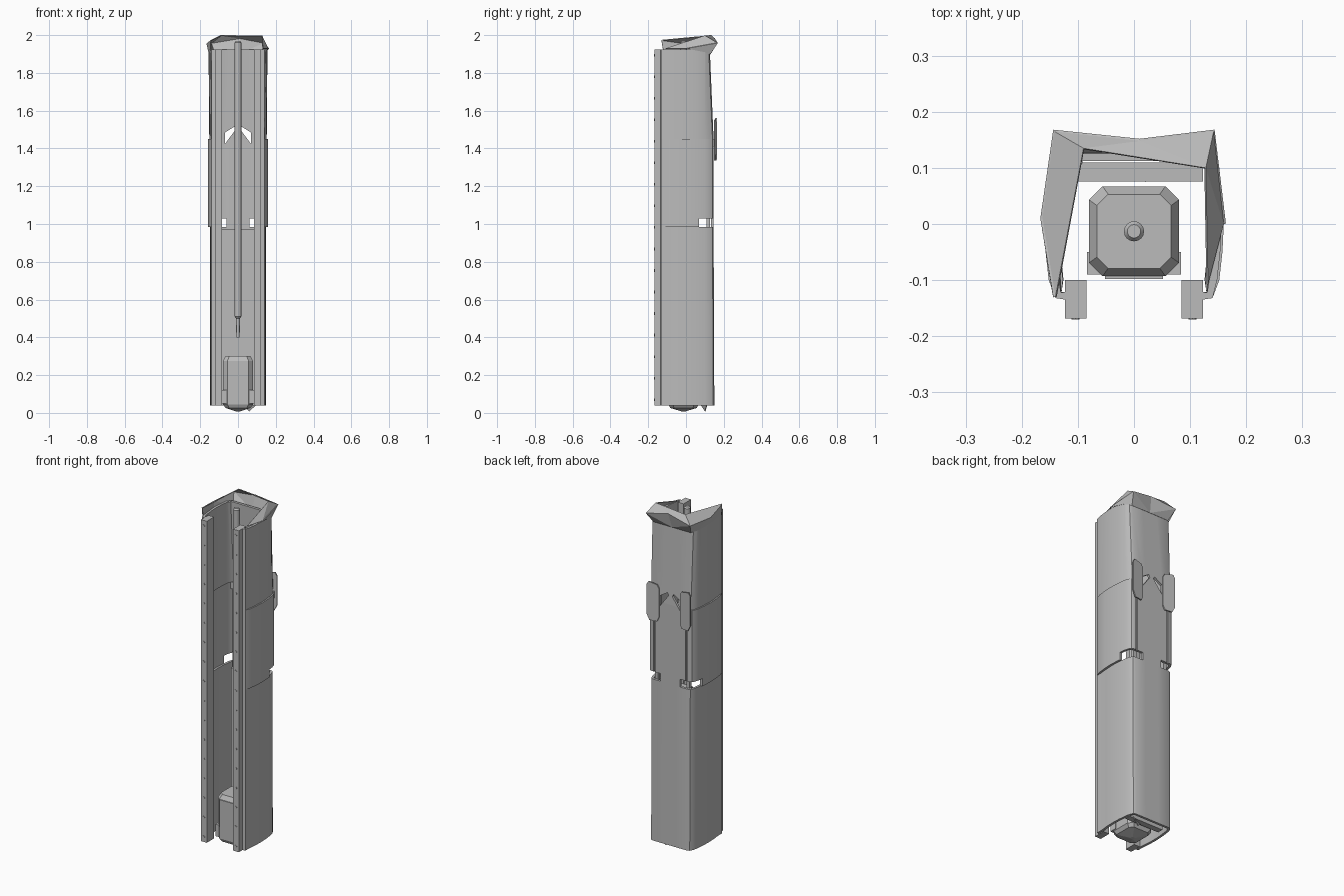
import bpy, bmesh, math
from mathutils import Vector, Matrix

if "Cube" in bpy.data.objects:
    bpy.data.objects.remove(bpy.data.objects["Cube"])

grey = bpy.data.materials.new("plain grey")
grey.use_nodes = True
grey.diffuse_color = (0.5, 0.5, 0.5, 1)
grey.node_tree.nodes["Principled BSDF"].inputs["Base Color"].default_value = (0.5, 0.5, 0.5, 1)


def finish(name, bm):
    bmesh.ops.recalc_face_normals(bm, faces=bm.faces)
    mesh = bpy.data.meshes.new(name)
    bm.to_mesh(mesh)
    bm.free()
    mesh.materials.append(grey)
    obj = bpy.data.objects.new(name, mesh)
    bpy.context.collection.objects.link(obj)
    return obj


def select(obj):
    bpy.ops.object.select_all(action='DESELECT')
    obj.select_set(True)
    bpy.context.view_layer.objects.active = obj


def smooth(obj, degrees=30):
    select(obj)
    bpy.ops.object.shade_smooth_by_angle(angle=math.radians(degrees))


def loft(name, rings, closed=True, caps=True):
    """Skin a list of equal-length point rings."""
    bm = bmesh.new()
    rows = [[bm.verts.new(p) for p in ring] for ring in rings]
    n = len(rows[0])
    for a, b in zip(rows, rows[1:]):
        for i in range(n if closed else n - 1):
            j = (i + 1) % n
            bm.faces.new((a[i], a[j], b[j], b[i]))
    if caps:
        bm.faces.new(rows[0])
        bm.faces.new(rows[-1])
    return finish(name, bm)


def prism(name, outline, z0, z1):
    return loft(name, [[(x, y, z) for x, y in outline] for z in (z0, z1)])


def box(name, x0, x1, y0, y1, z0, z1):
    return prism(name, [(x0, y0), (x1, y0), (x1, y1), (x0, y1)], z0, z1)


def polygons(name, faces, thickness):
    """Thin folded sheet from faces given as point tuples."""
    bm = bmesh.new()
    for f in faces:
        bm.faces.new([bm.verts.new(p) for p in f])
    bmesh.ops.remove_doubles(bm, verts=bm.verts, dist=0.0005)
    obj = finish(name, bm)
    obj.modifiers.new("thickness", 'SOLIDIFY').thickness = thickness
    return obj


def cut(obj, cutter):
    cutter.hide_render = True
    mod = obj.modifiers.new("cut", 'BOOLEAN')
    mod.operation, mod.solver, mod.object = 'DIFFERENCE', 'EXACT', cutter
    select(obj)
    bpy.ops.object.modifier_apply(modifier=mod.name)
    bpy.data.objects.remove(cutter)


# Open-fronted shell: half section mirrored, w = half width, b = back depth
def section(w, b, z):
    half = [(0.121, -0.135), (0.14, -0.132), (0.95 * w, -0.1), (0.985 * w, -0.05), (w, 0),
            (0.985 * w, 0.05), (0.95 * w, 0.1), (0.91 * w, b - 0.022), (0.85 * w, b - 0.006),
            (0.76 * w, b), (0.3 * w, b)]
    return [(x, y, z) for x, y in half] + [(-x, y, z) for x, y in reversed(half)]


def shell(name, levels, thickness=0.014):
    obj = loft(name, [section(*l) for l in levels], closed=False, caps=False)
    mod = obj.modifiers.new("wall", 'SOLIDIFY')
    mod.thickness, mod.offset = thickness, -1
    select(obj)
    bpy.ops.object.modifier_apply(modifier=mod.name)
    return obj


lower = shell("lower_shell", [(0.147, 0.15, 0.04), (0.148, 0.146, 0.985)])
middle = shell("middle_shell", [(0.16, 0.146, 0.985), (0.16, 0.146, 1.45)])
upper = shell("upper_shell", [(0.152, 0.146, 1.45), (0.156, 0.126, 1.925)])

# Corner windows, corner grooves and the pointed openings in the back
for s in (-1, 1):
    xs = sorted((s * 0.062, s * 0.2))
    cut(middle, box("window_cutter", *xs, 0.07, 0.2, 0.97, 1.03))
    xs = sorted((s * 0.1, s * 0.108))
    cut(middle, box("groove_cutter", *xs, 0.138, 0.2, 1.02, 1.39))
    for part in (middle, upper):
        tri = [(s * 0.068, 1.425), (s * 0.068, 1.485), (s * 0.02, 1.515), (s * 0.012, 1.5)]
        cut(part, loft("opening_cutter", [[(x, y, z) for x, z in tri] for y in (0.1, 0.2)]))
for part in (lower, middle, upper):
    smooth(part)

# Front rails with rows of bolts
for s, side in ((1, "left"), (-1, "right")):
    box(side + "_rail", *sorted((s * 0.085, s * 0.123)), -0.168, -0.1, 0.04, 1.925)
    bm = bmesh.new()
    for i in range(17):
        place = Matrix.Translation((s * 0.104, -0.168, 0.07 + i * 0.114)) @ Matrix.Rotation(math.pi / 2, 4, 'X')
        bmesh.ops.create_cone(bm, cap_ends=True, segments=8, radius1=0.007, radius2=0.007,
                              depth=0.004, matrix=place)
    finish(side + "_rail_bolts", bm)

    # Clip plate wrapped on the back corner, with its bracket
    outline = [(0.142, 1.37), (0.142, 1.54), (0.13, 1.56), (0.08, 1.55), (0.068, 1.53),
               (0.068, 1.36), (0.08, 1.335), (0.125, 1.335)]
    rings = [[(s * x, 0.148 + d + (x - 0.068) * 0.13, z) for x, z in outline] for d in (0, 0.007)]
    loft(side + "_clip_plate", rings)
    box(side + "_clip_bracket", *sorted((s * 0.085, s * 0.13)), 0.118, 0.152, 1.41, 1.45)
    # Corner post behind the window
    box(side + "_corner_post", *sorted((s * 0.092, s * 0.112)), 0.108, 0.128, 0.96, 1.05)

# Inner back plate
box("inner_back_plate", -0.1, 0.123, 0.076, 0.11, 0.04, 0.97)
# Small spur below the back wall
polygons("bottom_spur", [((0.02, 0.075, 0.045), (0.06, 0.1, 0.008), (0.1, 0.11, 0.045))], 0.004)


# Central rod with a stepped tip
def ring(r, z, n=16):
    return [(r * math.cos(2 * math.pi * i / n), -0.013 + r * math.sin(2 * math.pi * i / n), z)
            for i in range(n)]


smooth(loft("central_rod", [ring(*p) for p in
       ((0.009, 0.4), (0.01, 0.5), (0.018, 0.51), (0.018, 1.96), (0.012, 1.968))]))


# Chamfered block at the bottom, with a tapering base
def octagon(w, d, c, z, y=-0.013):
    half = [(w, -d + c), (w, d - c), (w - c, d), (c - w, d)]
    return [(x, y + v, z) for x, v in half] + [(-x, y - v, z) for x, v in half]


loft("block", [octagon(0.01, 0.01, 0.004, 0.008), octagon(0.066, 0.07, 0.02, 0.026),
               octagon(0.08, 0.08, 0.024, 0.045), octagon(0.08, 0.08, 0.024, 0.275),
               octagon(0.066, 0.066, 0.02, 0.3)])
box("block_front_panel", -0.052, 0.052, -0.098, -0.09, 0.115, 0.275)
for s, side in ((1, "left"), (-1, "right")):
    box(side + "_block_foot", *sorted((s * 0.055, s * 0.084)), -0.09, -0.05, 0.05, 0.12)

# Ragged folded rim around the top
A, B = (0.142, 0.165, 1.96), (-0.142, 0.165, 1.96)
M = (0.01, 0.148, 1.985)
E, F = (-0.09, 0.135, 2.0), (0.128, 0.1, 1.998)
C, D = (-0.163, 0.01, 1.955), (-0.14, -0.13, 1.975)
G, H = (0.16, 0.0, 1.93), (0.132, -0.108, 1.93)
polygons("top_rim", [(A, M, F), (M, E, F), (M, B, E), (B, C, E), (C, D, E), (A, F, G), (F, H, G)], 0.004)
polygons("top_rim_skirt", [
    (A, M, (0, 0.126, 1.9)), (M, B, (0, 0.126, 1.9)),
    (A, (0, 0.126, 1.9), (0.12, 0.126, 1.9)), (B, (-0.12, 0.126, 1.9), (0, 0.126, 1.9)),
    (A, (0.12, 0.126, 1.9), (0.146, 0.1, 1.91), G), (B, C, (-0.146, 0.1, 1.91), (-0.12, 0.126, 1.9)),
    (C, (-0.154, 0.0, 1.915), (-0.146, 0.1, 1.91)), (C, D, (-0.142, -0.12, 1.915), (-0.154, 0, 1.915))], 0.004)
